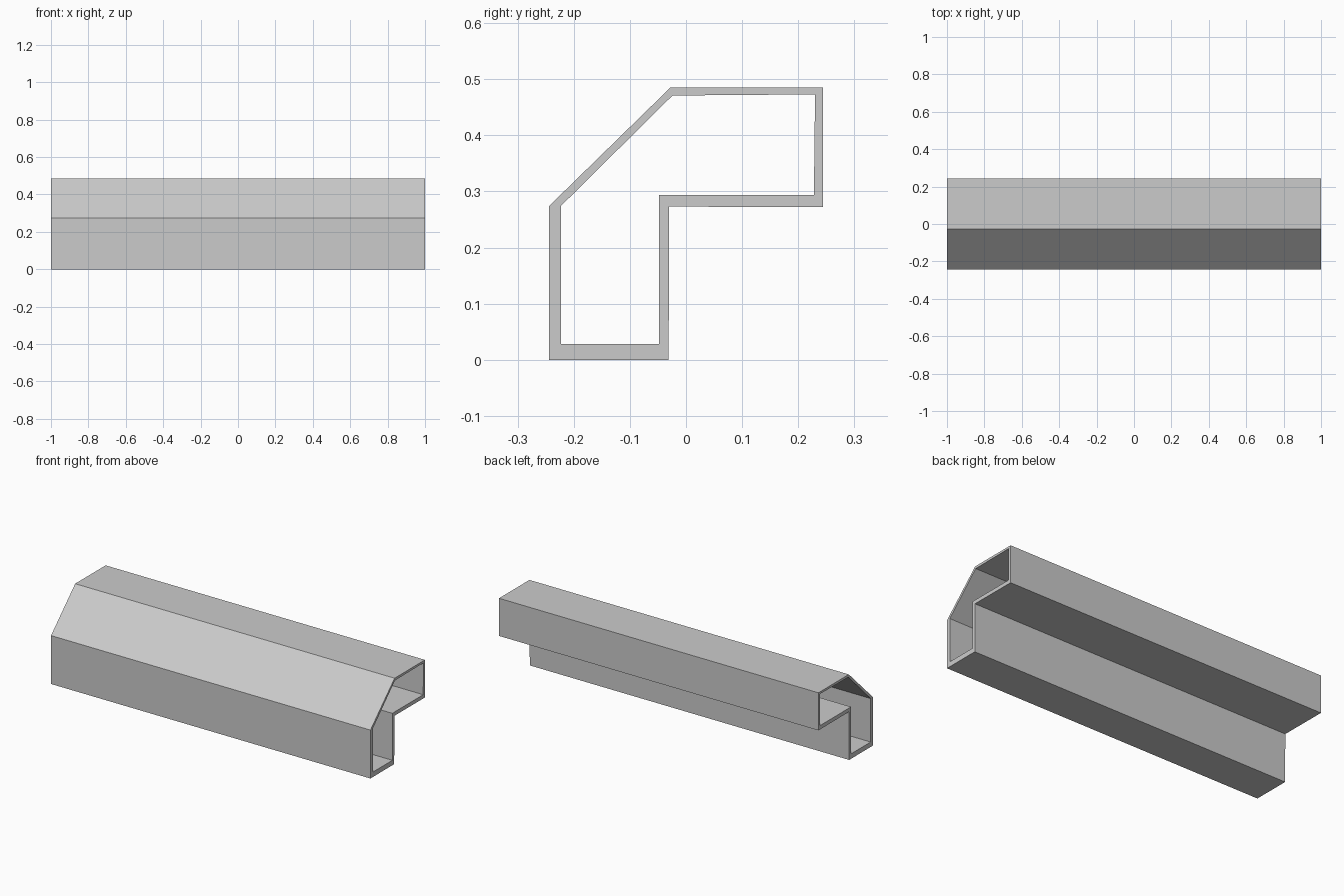
import bpy
import bmesh

cube = bpy.data.objects.get("Cube")
if cube:
    bpy.data.objects.remove(cube, do_unlink=True)

HALF_LENGTH = 1.0

# Matching outer and inner corners of the tube section, as (y, z)
OUTER = [(-0.244, 0), (-0.031, 0), (-0.03, 0.273), (0.244, 0.272),
         (0.244, 0.485), (-0.028, 0.485), (-0.244, 0.274)]
INNER = [(-0.223, 0.028), (-0.048, 0.028), (-0.048, 0.294), (0.228, 0.294),
         (0.23, 0.473), (-0.024, 0.471), (-0.223, 0.274)]


def flat_material(name, value):
    mat = bpy.data.materials.new(name)
    mat.use_nodes = True
    colour = (value, value, value, 1)
    mat.diffuse_color = colour
    mat.node_tree.nodes["Principled BSDF"].inputs["Base Color"].default_value = colour
    return mat


# Ring-shaped end section, one quad per wall
bm = bmesh.new()
outer = [bm.verts.new((-HALF_LENGTH, y, z)) for y, z in OUTER]
inner = [bm.verts.new((-HALF_LENGTH, y, z)) for y, z in INNER]
for i in range(len(outer)):
    j = (i + 1) % len(outer)
    bm.faces.new((outer[i], outer[j], inner[j], inner[i]))

# Extrude the section along the length, leaving both ends open
result = bmesh.ops.extrude_face_region(bm, geom=bm.faces[:], use_keep_orig=True)
moved = [g for g in result["geom"] if isinstance(g, bmesh.types.BMVert)]
bmesh.ops.translate(bm, verts=moved, vec=(2 * HALF_LENGTH, 0, 0))
bmesh.ops.recalc_face_normals(bm, faces=bm.faces)

mesh = bpy.data.meshes.new("hollow_beam")
bm.to_mesh(mesh)
bm.free()
mesh.materials.append(flat_material("light grey", 0.6))
beam = bpy.data.objects.new("hollow_beam", mesh)
bpy.context.collection.objects.link(beam)
